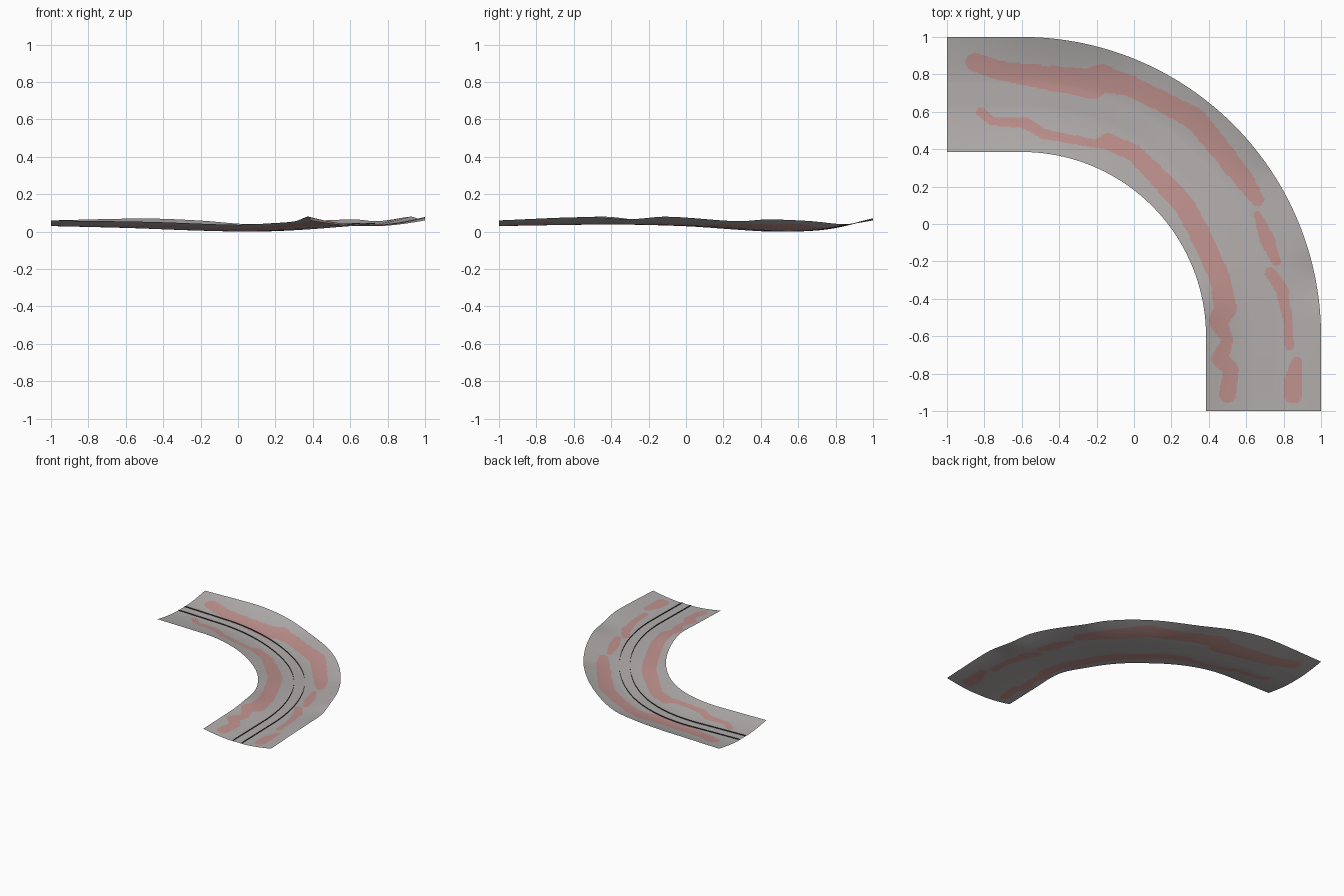
import bpy, math
from mathutils import Vector

cube = bpy.data.objects.get("Cube")
if cube:
    bpy.data.objects.remove(cube, do_unlink=True)

BEND = Vector((-0.6, -0.6))      # centre of the quarter bend
RADIUS, HALF = 1.2925, 0.3075    # middle of the strip and half its width
STRAIGHT = 0.4                   # straight run at each end
LEAD = math.degrees(STRAIGHT / RADIUS)
ROWS, COLUMNS = 400, 90

# Heights along the strip as (angle, height)
VALLEY = [(-18, .03), (0, .02), (18, .006), (32, .001), (44, .01), (62, .03), (81, .038), (108, .03)]
OUTER = [(-18, .06), (4, .07), (14, .06), (25, .04), (39, .058), (50, .065),
         (57, .056), (72, .08), (79, .067), (87, .078), (108, .06)]
INNER = [(-18, .06), (8, .052), (37, .037), (52, .045), (66, .055), (80, .08), (93, .07), (108, .06)]

# Painted patches as brush strokes of (x, y, brush radius)
STROKES = {
    "outer_long": [(-.85, .865, .05), (-.72, .82, .05), (-.45, .78, .065), (-.22, .75, .08),
                   (-.18, .78, .075), (-.02, .74, .055), (.14, .66, .055), (.33, .56, .06),
                   (.5, .35, .055), (.6, .22, .05), (.66, .13, .035)],
    "outer_small": [(.66, .05, .02), (.71, -.08, .04), (.76, -.2, .025)],
    "outer_thin": [(.73, -.26, .03), (.79, -.35, .035), (.82, -.5, .025), (.83, -.65, .025)],
    "outer_end": [(.87, -.74, .03), (.85, -.83, .045), (.85, -.91, .05)],
    "inner_long": [(-.82, .6, .025), (-.76, .55, .022), (-.58, .54, .03), (-.48, .48, .027),
                   (-.21, .43, .022), (-.14, .44, .045), (0, .38, .045), (.11, .27, .05),
                   (.27, .1, .055), (.35, -.05, .055), (.46, -.29, .055), (.49, -.45, .06),
                   (.45, -.52, .05), (.5, -.62, .03), (.46, -.72, .045), (.52, -.78, .04),
                   (.5, -.91, .045)],
}


def material(name, color):
    mat = bpy.data.materials.new(name)
    mat.use_nodes = True
    mat.diffuse_color = (*color, 1)
    shader = next(n for n in mat.node_tree.nodes if n.type == "BSDF_PRINCIPLED")
    shader.inputs["Base Color"].default_value = (*color, 1)
    shader.inputs["Roughness"].default_value = 0.9
    return mat


def curve_height(keys, angle):
    """Smooth curve through the height keys."""
    def slope(i):
        a, b = keys[max(i - 1, 0)], keys[min(i + 1, len(keys) - 1)]
        return (b[1] - a[1]) / (b[0] - a[0])
    i = max(k for k in range(len(keys) - 1) if k == 0 or keys[k][0] <= angle)
    (a, za), (b, zb) = keys[i], keys[i + 1]
    span = b - a
    t = (angle - a) / span
    ease = t * t * (3 - 2 * t)
    return (za + (zb - za) * ease + span * slope(i) * t * (1 - t) ** 2
            - span * slope(i + 1) * t * t * (1 - t))


def strip_frame(angle):
    """Middle point and outward direction at an angle, straight past the bend."""
    held = math.radians(min(max(angle, 0), 90))
    out = Vector((math.sin(held), math.cos(held)))
    along = Vector((out.y, -out.x))
    extra = (math.radians(angle) - held) * RADIUS
    return BEND + out * RADIUS + along * extra, out


def row_points(angle, offsets, lift=0):
    """Points across the strip: flat in the middle, banked to both edges."""
    middle, out = strip_frame(angle)
    low = curve_height(VALLEY, angle)
    edges = curve_height(INNER, angle), curve_height(OUTER, angle)
    points = []
    for off in offsets:
        bank = max(0, (abs(off) / HALF - 0.2) / 0.8) ** 1.5
        z = low + (edges[off > 0] - low) * bank
        p = middle + out * off
        points.append((p.x, p.y, z + lift))
    return points


def painted(x, y):
    for stroke in STROKES.values():
        for (ax, ay, ar), (bx, by, br) in zip(stroke, stroke[1:]):
            dx, dy = bx - ax, by - ay
            t = min(max(((x - ax) * dx + (y - ay) * dy) / (dx * dx + dy * dy), 0), 1)
            reach = ar + (br - ar) * t
            if (x - ax - dx * t) ** 2 + (y - ay - dy * t) ** 2 < reach * reach:
                return True
    return False


def grid_object(name, rows, materials):
    """Mesh from equal rows of points."""
    width = len(rows[0])
    faces = [(r * width + c, (r + 1) * width + c, (r + 1) * width + c + 1, r * width + c + 1)
             for r in range(len(rows) - 1) for c in range(width - 1)]
    mesh = bpy.data.meshes.new(name)
    mesh.from_pydata([p for row in rows for p in row], [], faces)
    for mat in materials:
        mesh.materials.append(mat)
    mesh.shade_smooth()
    obj = bpy.data.objects.new(name, mesh)
    bpy.context.collection.objects.link(obj)
    return obj


grey = material("ground_grey", (.445, .423, .418))
pink = material("patch_pink", (.527, .287, .27))
dark = material("rail_dark", (.05, .05, .05))

angles = [-LEAD + (90 + 2 * LEAD) * r / ROWS for r in range(ROWS + 1)]

# Banked ground strip with painted patches
offsets = [HALF * (2 * c / COLUMNS - 1) for c in range(COLUMNS + 1)]
ground = grid_object("ground_strip", [row_points(a, offsets) for a in angles], [grey, pink])
for face in ground.data.polygons:
    face.material_index = int(painted(face.center.x, face.center.y))

# Two thin upright rails along the middle
for name, off in (("inner_rail", -0.04), ("outer_rail", 0.04)):
    rows = [row_points(a, [off]) + row_points(a, [off], 0.008) for a in angles[::4]]
    grid_object(name, rows, [dark])
